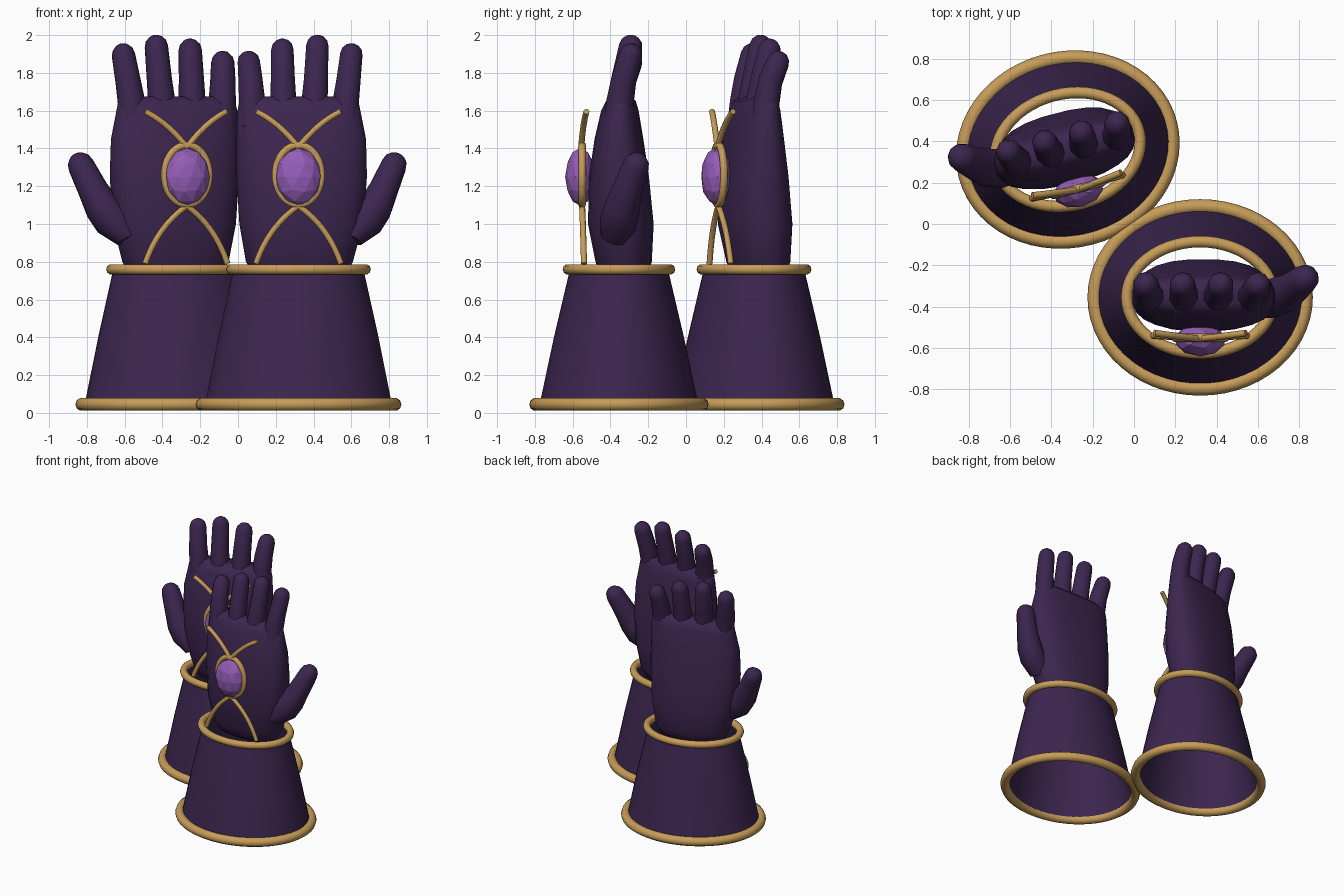
import bpy, bmesh, math
from mathutils import Vector, Matrix

if "Cube" in bpy.data.objects:
    bpy.data.objects.remove(bpy.data.objects["Cube"])


def material(name, rgb):
    m = bpy.data.materials.new(name)
    m.diffuse_color = (*rgb, 1)
    m.use_nodes = True
    m.node_tree.nodes["Principled BSDF"].inputs["Base Color"].default_value = m.diffuse_color
    return m


PURPLE = material("dark purple leather", (0.045, 0.019, 0.078))
GOLD = material("gold trim", (0.57, 0.335, 0.10))
VIOLET = material("violet gem", (0.30, 0.11, 0.48))
parts = []  # (name, mesh in glove space)


def add_part(name, mesh, mat, smooth_angle=50):
    mesh.materials.clear()
    mesh.materials.append(mat)
    if smooth_angle:
        mesh.polygons.foreach_set("use_smooth", [True] * len(mesh.polygons))
        mesh.set_sharp_from_angle(angle=math.radians(smooth_angle))
    parts.append((name, mesh))


def mesh_from(bm, name):
    bmesh.ops.recalc_face_normals(bm, faces=bm.faces)
    me = bpy.data.meshes.new(name)
    bm.to_mesh(me)
    bm.free()
    return me


def loft(name, rings, axis=(0, 0, 1), sides=12, power=2.0, mat=PURPLE, closed=False):
    """Skin elliptical rings (cx, cy, cz, rx, ry) that all face along axis."""
    q = Vector((0, 0, 1)).rotation_difference(Vector(axis))
    bm = bmesh.new()
    loops = []
    for cx, cy, cz, rx, ry in rings:
        loop = []
        for i in range(sides):
            t = 2 * math.pi * (i + 0.5) / sides
            c, s = math.cos(t), math.sin(t)
            p = Vector((rx * math.copysign(abs(c) ** (2 / power), c),
                        ry * math.copysign(abs(s) ** (2 / power), s), 0))
            loop.append(bm.verts.new(q @ p + Vector((cx, cy, cz))))
        loops.append(loop)
    pairs = list(zip(loops, loops[1:]))
    if closed:
        pairs.append((loops[-1], loops[0]))
    for a, b in pairs:
        for i in range(sides):
            j = (i + 1) % sides
            bm.faces.new((a[i], a[j], b[j], b[i]))
    if not closed:
        bm.faces.new(loops[0])
        bm.faces.new(loops[-1])
    add_part(name, mesh_from(bm, name), mat)


def digit(name, pts, sides=10):
    """Rounded finger: (x, y, z, radius) stations plus a domed tip."""
    axis = (Vector(pts[-1][:3]) - Vector(pts[-2][:3])).normalized()
    rings = [(x, y, z, r, r) for x, y, z, r in pts]
    tip, r = Vector(pts[-1][:3]), pts[-1][3]
    for a in (30, 58, 78):
        c = tip + axis * r * math.sin(math.radians(a))
        rr = r * math.cos(math.radians(a))
        rings.append((*c, rr, rr))
    loft(name, rings, axis, sides)


def wire(name, pts, radius, cyclic=False):
    """Gold tube along a path."""
    cu = bpy.data.curves.new(name, 'CURVE')
    cu.dimensions = '3D'
    cu.bevel_depth, cu.bevel_resolution, cu.use_fill_caps = radius, 3, True
    sp = cu.splines.new('POLY' if cyclic else 'NURBS')
    sp.points.add(len(pts) - 1)
    for p, co in zip(sp.points, pts):
        p.co = (*co, 1)
    sp.use_cyclic_u = cyclic
    if not cyclic:
        sp.order_u, sp.use_endpoint_u, sp.resolution_u = 3, True, 6
    ob = bpy.data.objects.new(name, cu)
    bpy.context.scene.collection.objects.link(ob)
    bpy.context.view_layer.update()
    dg = bpy.context.evaluated_depsgraph_get()
    me = bpy.data.meshes.new_from_object(ob.evaluated_get(dg))
    bpy.data.objects.remove(ob)
    add_part(name, me, GOLD)


def circle(n):
    return [(math.cos(2 * math.pi * i / n), math.sin(2 * math.pi * i / n)) for i in range(n)]


# flared open cuff: outer wall, then back down the inner wall
loft("cuff", [(0, 0, 0.04, .497, .422), (0, 0, 0.40, .425, .345), (0, 0, 0.76, .345, .26),
              (0, 0, 0.76, .33, .245), (0, 0, 0.40, .41, .33), (0, 0, 0.04, .482, .407)],
     sides=48, closed=True)
wire("cuff_hem", [(.51 * c, .44 * s, .045) for c, s in circle(56)], .035, True)
wire("cuff_top_band", [(.355 * c, .27 * s, .76) for c, s in circle(56)], .028, True)

# palm: stations as z, x range, y range
palm = [(.70, -.18, .19, -.06, .11), (.73, -.24, .25, -.10, .15), (.80, -.28, .29, -.125, .175),
        (1.0, -.315, .345, -.165, .185), (1.25, -.33, .365, -.16, .16), (1.45, -.33, .36, -.13, .13),
        (1.60, -.325, .33, -.095, .105), (1.65, -.315, .32, -.07, .09), (1.675, -.28, .28, -.035, .065)]
loft("palm", [((x0 + x1) / 2, (y0 + y1) / 2, z, (x1 - x0) / 2, (y1 - y0) / 2)
              for z, x0, x1, y0, y1 in palm], sides=24, power=2.5)

# four fingers and the thumb: base x, tip x, tip z
for name, bx, tx, tz in (("little_finger", -.245, -.263, 1.915), ("ring_finger", -.08, -.085, 1.98),
                         ("middle_finger", .085, .10, 2.0), ("index_finger", .25, .28, 1.955)):
    digit(name, [(bx, -.01, 1.5, .075), (bx, .005, 1.64, .073),
                 ((bx + tx) / 2, .025, 1.76, .067), (tx, .062, tz - .06, .062)])
digit("thumb", [(.27, -.03, .92, .07), (.345, -.005, 1.0, .10), (.40, .015, 1.08, .096),
                (.45, .045, 1.18, .08), (.505, .09, 1.31, .07)])

# gem with its gold setting
bm = bmesh.new()
bmesh.ops.create_icosphere(bm, subdivisions=2, radius=1,
                           matrix=Matrix.Translation((0, -.205, 1.25)) @ Matrix.Diagonal((.123, .08, .153, 1)))
add_part("gem", mesh_from(bm, "gem"), VIOLET, 0)
wire("gem_setting", [(.122 * c, -.195, 1.26 + .158 * s) for c, s in circle(36)], .02, True)

# curved gold straps above and below the gem
for side, label in ((-1, "left"), (1, "right")):
    wire("upper_strap_" + label, [(0, -.2, 1.405), (side * .10, -.19, 1.535), (side * .222, -.172, 1.595)], .016)
    wire("lower_strap_" + label, [(0, -.195, 1.095), (side * .155, -.19, .99), (side * .225, -.185, .79)], .016)

# place a front glove, and a mirrored, slightly turned back glove
places = {
    "front": Matrix.Translation((.32, -.355, 0)),
    "back": Matrix.Translation((-.32, .36, 0)) @ Matrix.Rotation(math.radians(14.5), 4, 'Z')
            @ Matrix.Diagonal((-1, 1, 1, 1)),
}
for glove, mat in places.items():
    for name, mesh in parts:
        me = mesh.copy()
        me.transform(mat)
        if glove == "back":
            me.flip_normals()
        bpy.context.scene.collection.objects.link(bpy.data.objects.new(f"{glove}_{name}", me))
